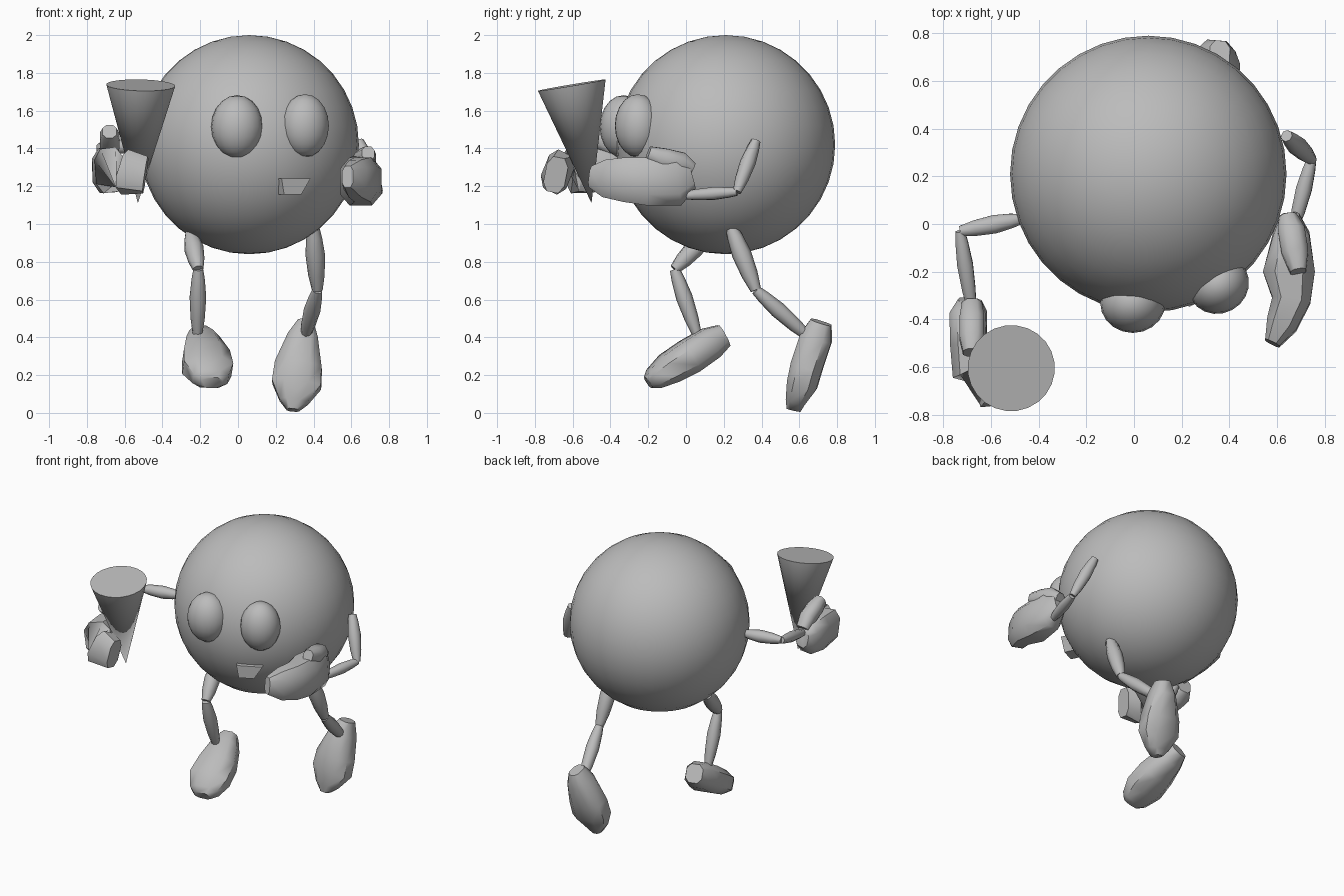
import bpy, bmesh, math
from mathutils import Vector, Matrix

cube = bpy.data.objects.get("Cube")
if cube:
    bpy.data.objects.remove(cube, do_unlink=True)

grey = bpy.data.materials.new("plain grey")
grey.use_nodes = True
colour = (0.5, 0.5, 0.5, 1)
grey.diffuse_color = colour
grey.node_tree.nodes["Principled BSDF"].inputs["Base Color"].default_value = colour


def finish(name, bm, angle=50):
    bmesh.ops.recalc_face_normals(bm, faces=bm.faces)
    mesh = bpy.data.meshes.new(name)
    bm.to_mesh(mesh)
    bm.free()
    mesh.materials.append(grey)
    obj = bpy.data.objects.new(name, mesh)
    bpy.context.collection.objects.link(obj)
    bpy.ops.object.select_all(action='DESELECT')
    obj.select_set(True)
    bpy.context.view_layer.objects.active = obj
    bpy.ops.object.shade_smooth_by_angle(angle=math.radians(angle))
    return obj


def ball(name, centre, radii, segments, turn=0):
    bm = bmesh.new()
    bmesh.ops.create_uvsphere(bm, u_segments=segments, v_segments=segments // 2, radius=1)
    matrix = Matrix.LocRotScale(Vector(centre), Matrix.Rotation(turn, 3, 'Z'), Vector(radii))
    bmesh.ops.transform(bm, matrix=matrix, verts=bm.verts)
    finish(name, bm)


def loft(name, stations, side, sides=8, power=1.0):
    """Skin rings (x, y, z, half width, half thickness); width runs along side."""
    bm = bmesh.new()
    points = [Vector(s[:3]) for s in stations]
    rings = []
    for i, s in enumerate(stations):
        along = (points[min(i + 1, len(points) - 1)] - points[max(i - 1, 0)]).normalized()
        across = Vector(side)
        across = (across - along * across.dot(along)).normalized()
        up = along.cross(across)
        ring = []
        for k in range(sides):
            a = 2 * math.pi * (k + 0.5) / sides
            c, d = math.cos(a), math.sin(a)
            u = math.copysign(abs(c) ** power, c) * s[3]
            v = math.copysign(abs(d) ** power, d) * s[4]
            ring.append(bm.verts.new(points[i] + across * u + up * v))
        rings.append(ring)
    for a, b in zip(rings, rings[1:]):
        for k in range(sides):
            bm.faces.new((a[k], a[(k + 1) % sides], b[(k + 1) % sides], b[k]))
    bm.faces.new(rings[0])
    bm.faces.new(rings[-1])
    finish(name, bm)


def limb(name, start, end, thick):
    a, b = Vector(start), Vector(end)
    rings = []
    for t, r in ((0, .6), (.15, .8), (.42, 1), (.75, .85), (1, .55)):
        rings.append((*a.lerp(b, t), thick * r, thick * r))
    loft(name, rings, (1, .3, .1))


# Round body and bulging eyes
ball("body", (.06, .21, 1.42), (.58, .58, .58), 36)
ball("right_eye", (-.005, -.33, 1.515), (.137, .127, .167), 20)
ball("left_eye", (.355, -.255, 1.52), (.13, .12, .167), 20, .5)

# Mouth: a shallow trapezoid block
bm = bmesh.new()
outline = [(-.085, .043), (.085, .043), (.03, -.043), (-.07, -.043)]
front = [bm.verts.new((x, -.04, z)) for x, z in outline]
back = [bm.verts.new((x, .12, z)) for x, z in outline]
bm.faces.new(front)
bm.faces.new(back)
for i in range(4):
    j = (i + 1) % 4
    bm.faces.new((front[i], front[j], back[j], back[i]))
bmesh.ops.transform(bm, verts=bm.verts, matrix=Matrix.Translation((.29, -.275, 1.198)) @ Matrix.Rotation(.45, 4, 'Z'))
finish("mouth", bm, 30)

# Arms and legs, each in two spindle segments
limbs = {
    "right": (((-.48, .02, 1.41), (-.73, -.03, 1.41), (-.68, -.36, 1.33)),
              ((-.25, .12, .95), (-.21, -.06, .76), (-.215, .06, .41))),
    "left": (((.64, .37, 1.44), (.745, .27, 1.17), (.67, -.02, 1.15)),
             ((.4, .24, .98), (.42, .37, .65), (.355, .65, .4))),
}
for label, (arm, leg) in limbs.items():
    for kind, joints, thick in (("arm", arm, .042), ("leg", leg, .052)):
        limb("upper_%s_%s" % (label, kind), joints[0], joints[1], thick)
        limb("lower_%s_%s" % (label, kind), joints[1], joints[2], thick * .85)

# Left hand, a mitten held out in front
loft("left_hand", [
    (.65, .03, 1.25, .045, .07), (.66, -.04, 1.23, .08, .14),
    (.65, -.2, 1.225, .115, .135), (.66, -.32, 1.235, .085, .125),
    (.62, -.42, 1.24, .07, .105), (.58, -.5, 1.25, .035, .06)],
    (1, 0, 0), power=.7)
loft("left_thumb", [
    (.645, .03, 1.29, .04, .04), (.66, -.03, 1.32, .06, .065),
    (.675, -.12, 1.345, .06, .06), (.69, -.2, 1.375, .035, .04)],
    (1, 0, 0), power=.8)

# Right hand, fingers curled round the cone
loft("right_hand", [
    (-.69, -.32, 1.3, .05, .06), (-.695, -.37, 1.29, .08, .11),
    (-.695, -.5, 1.285, .08, .125), (-.68, -.6, 1.285, .09, .125),
    (-.6, -.68, 1.275, .085, .12), (-.49, -.69, 1.26, .06, .1)],
    (1, -.8, 0), power=.7)
loft("right_thumb", [
    (-.68, -.34, 1.36, .045, .04), (-.68, -.4, 1.42, .055, .055),
    (-.68, -.48, 1.46, .055, .055), (-.68, -.54, 1.49, .04, .04)],
    (1, 0, 0), power=.8)

# Shoes, heel to toe
loft("right_shoe", [
    (-.205, .2, .41, .06, .065), (-.19, .13, .37, .095, .09),
    (-.17, .02, .3, .13, .095), (-.16, -.09, .235, .14, .085),
    (-.145, -.17, .18, .1, .06), (-.14, -.2, .16, .06, .035)],
    (1, 0, -.15), power=.75)
loft("left_shoe", [
    (.36, .715, .48, .045, .06), (.345, .69, .4, .085, .09),
    (.32, .64, .25, .132, .09), (.31, .615, .15, .138, .085),
    (.295, .58, .06, .08, .055), (.29, .57, .015, .035, .04)],
    (1, 0, .1), power=.75)

# Pointed cone held in the right hand
tip, top = Vector((-.53, -.5, 1.11)), Vector((-.515, -.605, 1.735))
axis = top - tip
bm = bmesh.new()
bmesh.ops.create_cone(bm, cap_ends=True, segments=24, radius1=0, radius2=.183, depth=axis.length)
turn = axis.to_track_quat('Z', 'Y').to_matrix().to_4x4()
bmesh.ops.transform(bm, matrix=Matrix.Translation((tip + top) / 2) @ turn, verts=bm.verts)
bmesh.ops.remove_doubles(bm, verts=bm.verts, dist=.001)
finish("cone", bm)
